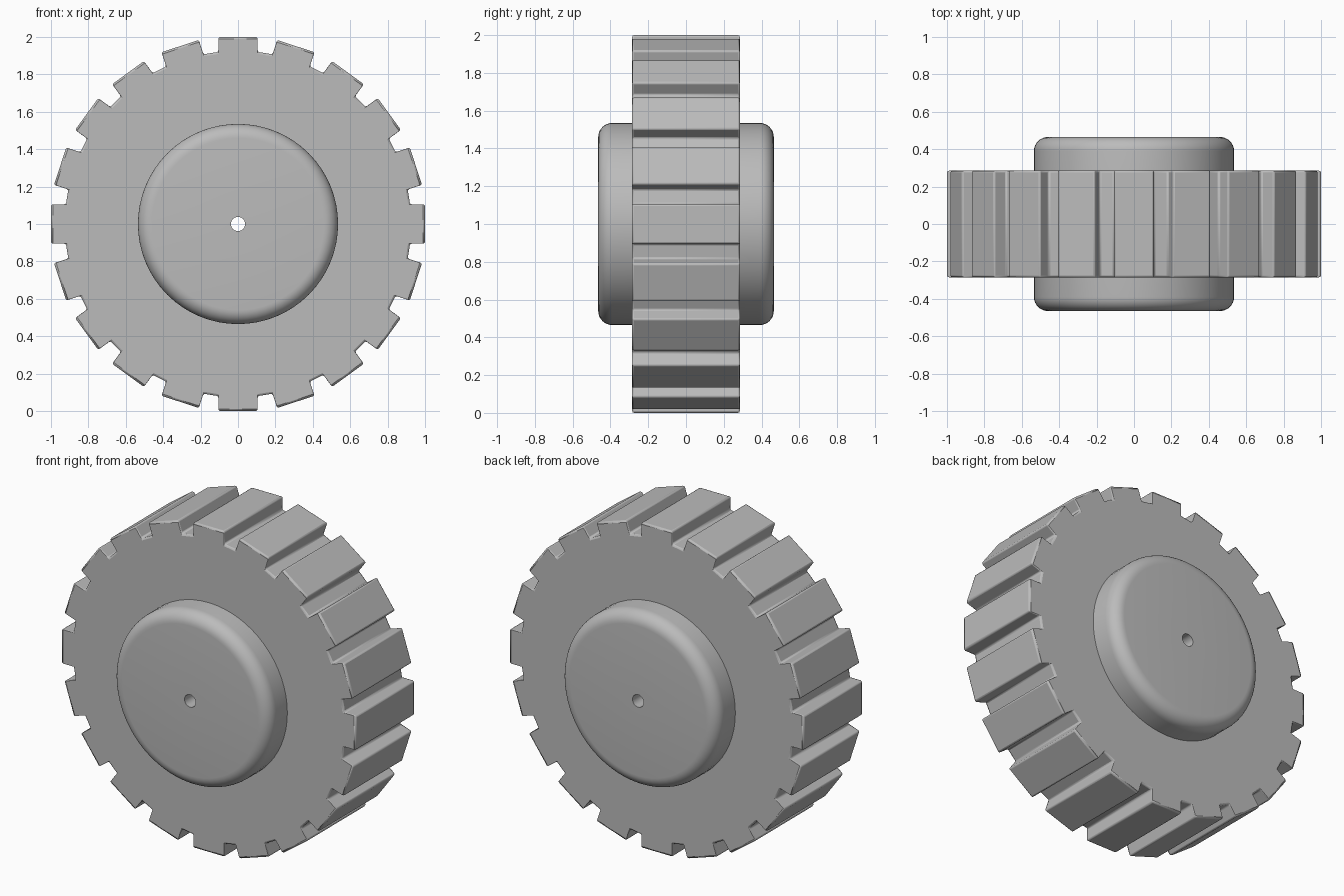
import bpy, bmesh, math
from mathutils import Vector

cube = bpy.data.objects.get("Cube")
if cube:
    bpy.data.objects.remove(cube)

# Single matte grey
grey = bpy.data.materials.new("plain_grey")
grey.use_nodes = True
color = (0.5, 0.5, 0.5, 1)
grey.diffuse_color = color
grey.node_tree.nodes["Principled BSDF"].inputs["Base Color"].default_value = color

CENTRE = Vector((0, 0, 1))
TEETH = 20
TOOTH_HALF = 0.105
ROOT = 0.92
TREAD_HALF = 0.285
HUB_RADIUS = 0.535
HUB_HALF = 0.465
ROUND = 0.075
BORE = 0.038


def closed_loft(name, rings, angle):
    """Skin a cyclic list of closed point rings into a ring-shaped solid."""
    bm = bmesh.new()
    loops = [[bm.verts.new(p) for p in ring] for ring in rings]
    for a, b in zip(loops, loops[1:] + loops[:1]):
        for i in range(len(a)):
            j = (i + 1) % len(a)
            bm.faces.new((a[i], a[j], b[j], b[i]))
    bmesh.ops.recalc_face_normals(bm, faces=bm.faces)
    mesh = bpy.data.meshes.new(name)
    bm.to_mesh(mesh)
    bm.free()
    mesh.materials.append(grey)
    obj = bpy.data.objects.new(name, mesh)
    obj.location = CENTRE
    bpy.context.collection.objects.link(obj)
    bpy.ops.object.select_all(action='DESELECT')
    obj.select_set(True)
    bpy.context.view_layer.objects.active = obj
    bpy.ops.object.shade_smooth_by_angle(angle=math.radians(angle))
    return obj


# Toothed tread: flat-topped blocks with straight flanks
outline = []
for k in range(TEETH):
    a = math.tau * k / TEETH
    across, out = Vector((math.cos(a), -math.sin(a))), Vector((math.sin(a), math.cos(a)))
    for side, height in ((-1, ROOT), (-1, 1), (1, 1), (1, ROOT)):
        outline.append(across * side * TOOTH_HALF + out * height)
inner = [p.normalized() * (HUB_RADIUS - 0.1) for p in outline]


def at_depth(points, y):
    return [(p.x, y, p.y) for p in points]


tread = closed_loft("tread", [at_depth(inner, -TREAD_HALF), at_depth(outline, -TREAD_HALF),
                              at_depth(outline, TREAD_HALF), at_depth(inner, TREAD_HALF)], 15)
bevel = tread.modifiers.new("soft_edges", 'BEVEL')
bevel.width = 0.01
bevel.segments = 2
bevel.limit_method = 'ANGLE'
bevel.angle_limit = math.radians(30)

# Hub: rounded drum on both sides with a narrow axle bore
front = [(BORE, -HUB_HALF)]
for i in range(9):
    t = math.pi / 2 * i / 8
    front.append((HUB_RADIUS - ROUND + ROUND * math.sin(t),
                  -HUB_HALF + ROUND - ROUND * math.cos(t)))
profile = front + [(r, -y) for r, y in reversed(front)]
SIDES = 64
hub = closed_loft("hub", [[(r * math.sin(math.tau * i / SIDES), y, r * math.cos(math.tau * i / SIDES))
                           for i in range(SIDES)] for r, y in profile], 35)
